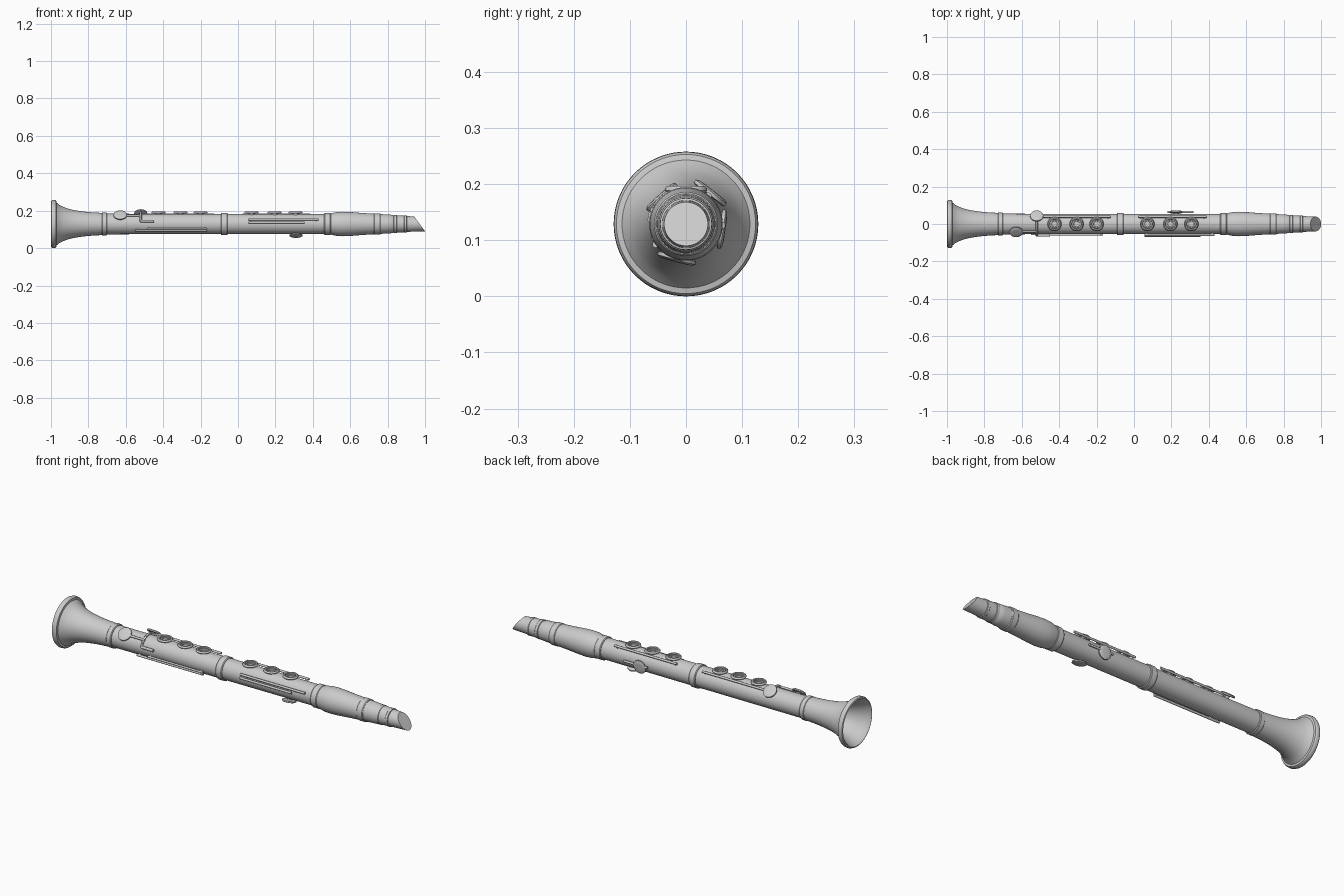
import bpy, bmesh
from math import sin, cos, pi, radians
from mathutils import Vector, Matrix

if "Cube" in bpy.data.objects:
    bpy.data.objects.remove(bpy.data.objects["Cube"])

Z = 0.129  # height of the bore axis


def finish(bm, name, matrix=None):
    bmesh.ops.remove_doubles(bm, verts=bm.verts, dist=1e-6)
    bmesh.ops.recalc_face_normals(bm, faces=bm.faces)
    me = bpy.data.meshes.new(name)
    bm.to_mesh(me)
    bm.free()
    ob = bpy.data.objects.new(name, me)
    bpy.context.collection.objects.link(ob)
    if matrix:
        me.transform(matrix)
    bpy.ops.object.select_all(action='DESELECT')
    ob.select_set(True)
    bpy.context.view_layer.objects.active = ob
    bpy.ops.object.shade_smooth_by_angle(angle=radians(35))
    return ob


def lathe(name, profile, matrix, n=64, closed=False, tip=None):
    """Revolve (height, radius) pairs about local z; ends are capped unless closed."""
    bm = bmesh.new()
    rings = [[bm.verts.new((r * cos(2 * pi * i / n), r * sin(2 * pi * i / n), h))
              for i in range(n)] for h, r in profile]
    pairs = list(zip(rings, rings[1:])) + ([(rings[-1], rings[0])] if closed else [])
    for a, b in pairs:
        for i in range(n):
            j = (i + 1) % n
            bm.faces.new((a[i], a[j], b[j], b[i]))
    if tip:
        for v in rings[-1]:
            tip(v)
    if not closed:
        bm.faces.new(rings[0])
        bm.faces.new(rings[-1])
    return finish(bm, name, matrix)


# local z -> world x, local x -> world -z
AXIS = Matrix.Translation((0, 0, Z)) @ Matrix.Rotation(pi / 2, 4, 'Y')


def polar(x, deg, d):
    """Point around the body; angle runs from the top towards the back."""
    a = radians(deg)
    return Vector((x, d * sin(a), Z + d * cos(a)))


def facing(x, deg, d):
    return Matrix.Translation(polar(x, deg, d)) @ Matrix.Rotation(-radians(deg), 4, 'X')


def rod(name, p, q, r=0.006):
    m = Matrix.Translation(p) @ (q - p).to_track_quat('Z', 'Y').to_matrix().to_4x4()
    return lathe(name, [(0, r), ((q - p).length, r)], m, 16)


def pad(name, x, deg, d, r=0.035):
    lathe(name, [(-.005, r * .85), (-.003, r), (.003, r), (.006, r * .85), (.007, r * .5)],
          facing(x, deg, d), 40)
    rod(name + "_stem", polar(x, deg, 0.045), polar(x, deg, d), 0.012)


def long_rod(name, x0, x1, deg, d=0.064, r=0.006):
    rod(name, polar(x0, deg, d), polar(x1, deg, d), r)
    for x in (x0 + .012, x1 - .012):
        rod(name + "_post", polar(x, deg, .045), polar(x, deg, d), 0.005)


# bell with hollow flare and rounded rim
lathe("bell", [(-.71, .058), (-.79, .063), (-.83, .067), (-.87, .073), (-.905, .081),
               (-.935, .092), (-.955, .102), (-.97, .114), (-.972, .124), (-.978, .128),
               (-.99, .129), (-.997, .126), (-1, .120), (-.995, .115), (-.97, .104),
               (-.945, .091), (-.91, .077), (-.87, .066), (-.82, .057), (-.74, .048),
               (-.60, .040)], AXIS)

# two body joints
lathe("lower_joint", [(-.71, .055), (-.07, .054)], AXIS)
lathe("upper_joint", [(-.07, .054), (.48, .053)], AXIS)

# barrel
lathe("barrel", [(.48, .053), (.505, .059), (.53, .064), (.56, .0655), (.60, .064),
                 (.66, .059), (.74, .054)], AXIS)

# metal joint rings
for x0, x1, r in ((-.729, -.70, .061), (-.092, -.055, .060), (.460, .497, .059), (.727, .764, .057)):
    lathe("joint_ring", [(x0, r - .003), (x0 + .004, r), (x1 - .004, r), (x1, r - .003)], AXIS)


# mouthpiece with slanted tip
def slant(v):
    v.co.z = .943 + .057 * (v.co.x + .039) / .078


lathe("mouthpiece", [(.75, .053), (.80, .051), (.825, .049), (.83, .046), (.92, .0415), (.95, .039)],
      AXIS, tip=slant)
lathe("ligature", [(.832, .046), (.834, .049), (.848, .0485), (.85, .0465),
                   (.888, .0445), (.89, .0465), (.902, .046), (.904, .042)], AXIS)

# ring keys over tone-hole chimneys
for x in (-.425, -.307, -.20, .072, .195, .307):
    lathe("ring_key", [(.186, .026), (.186, .036), (.189, .038), (.193, .037),
                       (.197, .033), (.197, .027), (.194, .025)],
          Matrix.Translation((x, 0, 0)), 40, closed=True)
    lathe("tone_hole", [(.17, .022), (.189, .022), (.189, .016), (.183, .015)],
          Matrix.Translation((x, 0, 0)), 32)

# long hinge rods
long_rod("lower_ring_rod", -.515, -.125, 38)
long_rod("upper_ring_rod", .025, .387, 38)
long_rod("upper_front_rod", .055, .43, -67, .063)
long_rod("upper_side_rod", .055, .355, -83, .063)
long_rod("lower_bottom_rod", -.55, -.165, -124, .065)
long_rod("lower_bottom_inner_rod", -.485, -.165, -114, .062, .005)

# padded keys
pad("front_pad_key", -.63, -42, .064)
pad("back_pad_key", -.52, 38, .070)
pad("bottom_pad_key", .31, -165, .063)
pad("rear_pad_key", .225, 98, .064)

# levers to the padded keys
rod("front_pad_lever", polar(-.63, -42, .062), polar(-.515, -42, .062), .006)
rod("rear_pad_lever", polar(.18, 92, .064), polar(.318, 92, .064), .006)
rod("front_touch_lever", polar(-.52, -76, .063), polar(-.45, -76, .063), .007)

# curved bridge wrapping over the body
pts = [polar(-.52, a, .062) for a in range(-78, 40, 6)]
for p, q in zip(pts, pts[1:]):
    rod("key_bridge", p, q, .006)
